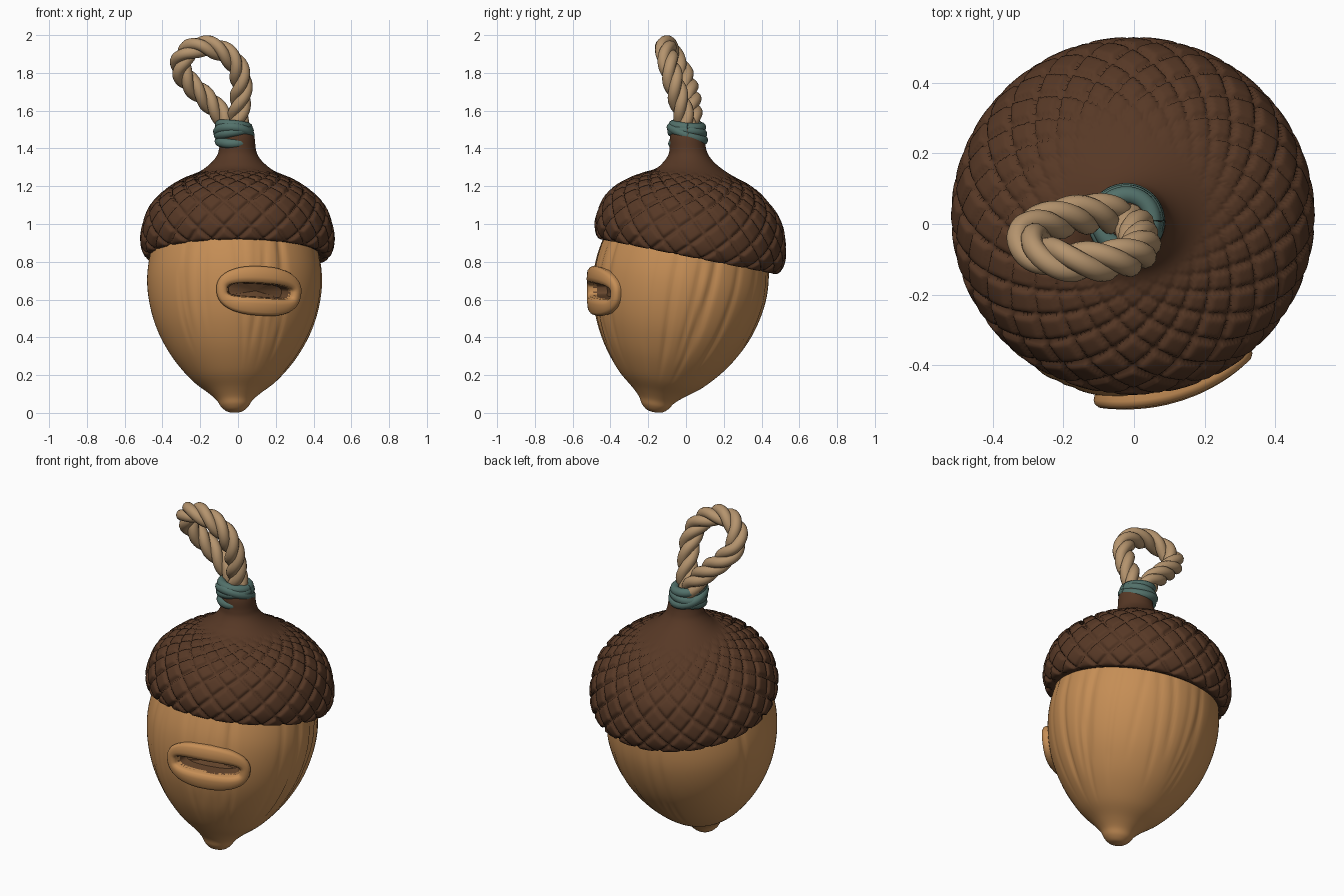
import bpy, bmesh, math, random
from mathutils import Vector, Matrix

if "Cube" in bpy.data.objects:
    bpy.data.objects.remove(bpy.data.objects["Cube"])

random.seed(4)
TAU = 2 * math.pi


def material(name, rgb):
    m = bpy.data.materials.new(name)
    m.diffuse_color = (*rgb, 1)
    m.use_nodes = True
    m.node_tree.nodes["Principled BSDF"].inputs["Base Color"].default_value = m.diffuse_color
    return m


NUT = material("nut tan", (0.56, 0.27, 0.092))
CAP = material("cap dark brown", (0.095, 0.04, 0.019))
SLOT = material("slot brown", (0.13, 0.06, 0.025))
ROPE = material("rope beige", (0.46, 0.295, 0.155))
TEAL = material("binding teal", (0.085, 0.165, 0.145))


def smooth_path(pts, steps):
    """Catmull-Rom samples through points of any dimension."""
    p = [pts[0]] + list(pts) + [pts[-1]]
    out = []
    for i in range(1, len(p) - 2):
        for k in range(steps):
            t = k / steps
            out.append([0.5 * (2 * b + (c - a) * t + (2 * a - 5 * b + 4 * c - d) * t * t
                               + (3 * b - a - 3 * c + d) * t ** 3)
                        for a, b, c, d in zip(*p[i - 1:i + 3])])
    out.append(list(pts[-1]))
    return out


def loft(name, rings, mat, loop=False, displace=None):
    """Skin rings of points; ends get a fan cap unless the rings loop."""
    bm = bmesh.new()
    n = len(rings[0])
    vs = [[bm.verts.new(p) for p in r] for r in rings]
    for i in range(len(rings) if loop else len(rings) - 1):
        a, b = vs[i], vs[(i + 1) % len(vs)]
        for j in range(n):
            k = (j + 1) % n
            bm.faces.new((a[j], a[k], b[k], b[j]))
    if not loop:
        for r in (vs[0], vs[-1]):
            c = bm.verts.new(sum((v.co for v in r), Vector()) / n)
            for j in range(n):
                bm.faces.new((r[j], r[(j + 1) % n], c))
    bmesh.ops.recalc_face_normals(bm, faces=bm.faces)
    if displace:
        bm.normal_update()
        moves = [(v, v.normal * displace(i, j)) for i, r in enumerate(vs) for j, v in enumerate(r)]
        for v, d in moves:
            v.co += d
    me = bpy.data.meshes.new(name)
    bm.to_mesh(me)
    bm.free()
    me.materials.append(mat)
    me.shade_smooth()
    ob = bpy.data.objects.new(name, me)
    bpy.context.collection.objects.link(ob)
    return ob


def activate(ob):
    bpy.ops.object.select_all(action='DESELECT')
    ob.select_set(True)
    bpy.context.view_layer.objects.active = ob


# nut body: leaning lathe with faint irregular ribs
LEAN = Matrix.Translation((-0.018, -0.17, 0)) @ Matrix.Rotation(math.radians(-11.5), 4, 'X')
nut_profile = smooth_path([(0.015, 0.004), (0.045, 0.012), (0.072, 0.035), (0.095, 0.07), (0.14, 0.112),
                           (0.225, 0.18), (0.312, 0.28), (0.375, 0.38), (0.42, 0.48), (0.45, 0.59),
                           (0.463, 0.70), (0.457, 0.80), (0.435, 0.90), (0.39, 1.0)], 5)


def nut_point(th, h, off=0):
    for (r0, h0), (r1, h1) in zip(nut_profile, nut_profile[1:]):
        if h <= h1:
            break
    r = r0 + (r1 - r0) * (h - h0) / (h1 - h0)
    nrm = Vector((1, -(r1 - r0) / (h1 - h0))).normalized()
    r, h = r + nrm.x * off, h + nrm.y * off
    return LEAN @ Vector((r * math.sin(th), -r * math.cos(th), h))


N = 200
ribs = [(random.uniform(0, TAU), random.uniform(-0.25, 0.25), random.uniform(0.15, 0.4),
         random.uniform(0.8, 1.1), random.uniform(0.003, 0.007)) for _ in range(30)]


def rib_depth(i, j):
    h, th, d = nut_profile[i][1], TAU * j / N, 0
    for a, slant, lo, hi, amp in ribs:
        x = (th - a - slant * (h - 0.6) + math.pi) % TAU - math.pi
        fade = max(0, min(1, (h - lo) / 0.15, (hi - h) / 0.15))
        d -= amp * fade * math.exp(-(x / 0.035) ** 2)
    return d


nut = loft("nut_body", [[nut_point(TAU * j / N, h) for j in range(N)] for r, h in nut_profile],
           NUT, displace=rib_depth)


# oval slot: rings that follow the nut's surface
def oval(a, b, power, off, n=72):
    out = []
    for k in range(n):
        c, s = math.cos(TAU * k / n), math.sin(TAU * k / n)
        u = math.copysign(abs(c) ** (2 / power), c)
        w = math.copysign(abs(s) ** (2 / power), s)
        out.append(nut_point(0.32 + a * u, 0.575 + b * w, off))
    return out


cutter = loft("slot_cutter", [oval(0.405, 0.038, 3.5, o) for o in (0.08, 0.02, -0.03, -0.075)], SLOT)
cutter.hide_render = True
mod = nut.modifiers.new("slot", 'BOOLEAN')
mod.operation, mod.object, mod.solver, mod.material_mode = 'DIFFERENCE', cutter, 'EXACT', 'TRANSFER'
activate(nut)
bpy.ops.object.modifier_apply(modifier="slot")
bpy.data.objects.remove(cutter)
bpy.ops.object.shade_smooth_by_angle(angle=math.radians(40))

slot_rim = loft("slot_rim", [oval(*q) for q in (
    (0.53, 0.125, 2.4, -0.02), (0.53, 0.125, 2.4, 0.016), (0.518, 0.119, 2.4, 0.027),
    (0.49, 0.106, 2.5, 0.034), (0.45, 0.066, 3, 0.034), (0.42, 0.044, 3.4, 0.028),
    (0.405, 0.038, 3.5, 0.016), (0.405, 0.038, 3.5, -0.02))], NUT, loop=True)
activate(slot_rim)
bpy.ops.object.shade_smooth_by_angle(angle=math.radians(50))

# cap and stem: rings of (radius, centre y, centre z, tilt) with diamond grooves
cap_rings = smooth_path([(0.37, 0.018, 0.88, 11.3), (0.43, 0.01, 0.838, 11.3), (0.478, 0.01, 0.832, 11.3),
                         (0.504, 0.017, 0.873, 11.3), (0.51, 0.025, 0.935, 11.3), (0.492, 0.038, 1.02, 11.3),
                         (0.458, 0.048, 1.095, 10), (0.39, 0.055, 1.165, 9), (0.3, 0.055, 1.228, 7),
                         (0.2, 0.04, 1.277, 5), (0.145, 0.025, 1.318, 4), (0.11, 0.016, 1.36, 3),
                         (0.097, 0.01, 1.40, 2), (0.09, 0.005, 1.46, 0), (0.07, 0, 1.525, 0)], 9)
CELLS, M = 22, 22 * 14
rows, travel = [0], 0
for a, b in zip(cap_rings, cap_rings[1:]):
    travel += math.hypot(b[0] - a[0], b[2] - a[2]) * CELLS / (TAU * max(a[0], 0.2))
    rows.append(travel)


def groove_depth(i, j):
    r, z = cap_rings[i][0], cap_rings[i][2]
    fade = max(0, min(1, (r - 0.2) / 0.13))
    if i < 20:
        fade *= max(0, (i - 12) / 8)
    u, d = CELLS * j / M, 0
    for x in (u + rows[i], u - rows[i]):
        g = abs(x - round(x))
        d = max(d, math.exp(-(g / 0.085) ** 2))
    return fade * (0.005 - 0.019 * d)


def cap_ring(r, cy, cz, tilt):
    t = math.radians(tilt)
    return [Vector((r * math.sin(TAU * j / M) - 0.003, cy - r * math.cos(TAU * j / M) * math.cos(t),
                    cz + r * math.cos(TAU * j / M) * math.sin(t))) for j in range(M)]


loft("cap_and_stem", [cap_ring(*q) for q in cap_rings], CAP, displace=groove_depth)


def cords(name, paths, radius, mat):
    """Round cords along point lists, converted to one mesh."""
    cu = bpy.data.curves.new(name, 'CURVE')
    cu.dimensions, cu.bevel_depth, cu.bevel_resolution, cu.use_fill_caps = '3D', radius, 4, True
    for path in paths:
        sp = cu.splines.new('POLY')
        sp.points.add(len(path) - 1)
        for q, p in zip(sp.points, path):
            q.co = (*p, 1)
    cu.materials.append(mat)
    ob = bpy.data.objects.new(name, cu)
    bpy.context.collection.objects.link(ob)
    activate(ob)
    bpy.ops.object.convert(target='MESH')
    ob.data.shade_smooth()


# hanging loop: three strands twisted around one path
core = [Vector(p) for p in smooth_path([
    (-0.045, 0.03, 1.47), (-0.075, 0.03, 1.56), (-0.16, 0.025, 1.655), (-0.26, 0.0, 1.75),
    (-0.305, -0.035, 1.83), (-0.275, -0.08, 1.905), (-0.19, -0.105, 1.942), (-0.085, -0.105, 1.915),
    (-0.01, -0.09, 1.845), (0.018, -0.065, 1.75), (0.012, -0.035, 1.65), (0.0, -0.005, 1.55),
    (-0.005, 0.0, 1.47)], 12)]
strands, dist = [[], [], []], 0
for i, p in enumerate(core):
    nxt, prv = core[min(i + 1, len(core) - 1)], core[max(i - 1, 0)]
    dist += (p - prv).length
    tan = (nxt - prv).normalized()
    side = tan.cross(Vector((0, 1, 0.3))).normalized()
    up = tan.cross(side)
    for k in range(3):
        a = TAU * (k / 3 + dist / 0.3)
        strands[k].append(p + 0.028 * (side * math.cos(a) + up * math.sin(a)))
cords("rope_loop", strands, 0.031, ROPE)

# binding: stacked coils plus a slanted crossing turn
coils = []
for z, tilt, turn, r in ((1.438, 0.012, 0, 0.076), (1.482, 0.014, 2, 0.08),
                         (1.518, 0.01, 4, 0.074), (1.478, 0.035, 3.4, 0.084)):
    coils.append([(-0.022 + r * math.cos(a), 0.007 + r * math.sin(a), z + tilt * math.sin(a + turn))
                  for a in (TAU * k / 48 for k in range(49))])
cords("rope_binding", coils, 0.026, TEAL)
